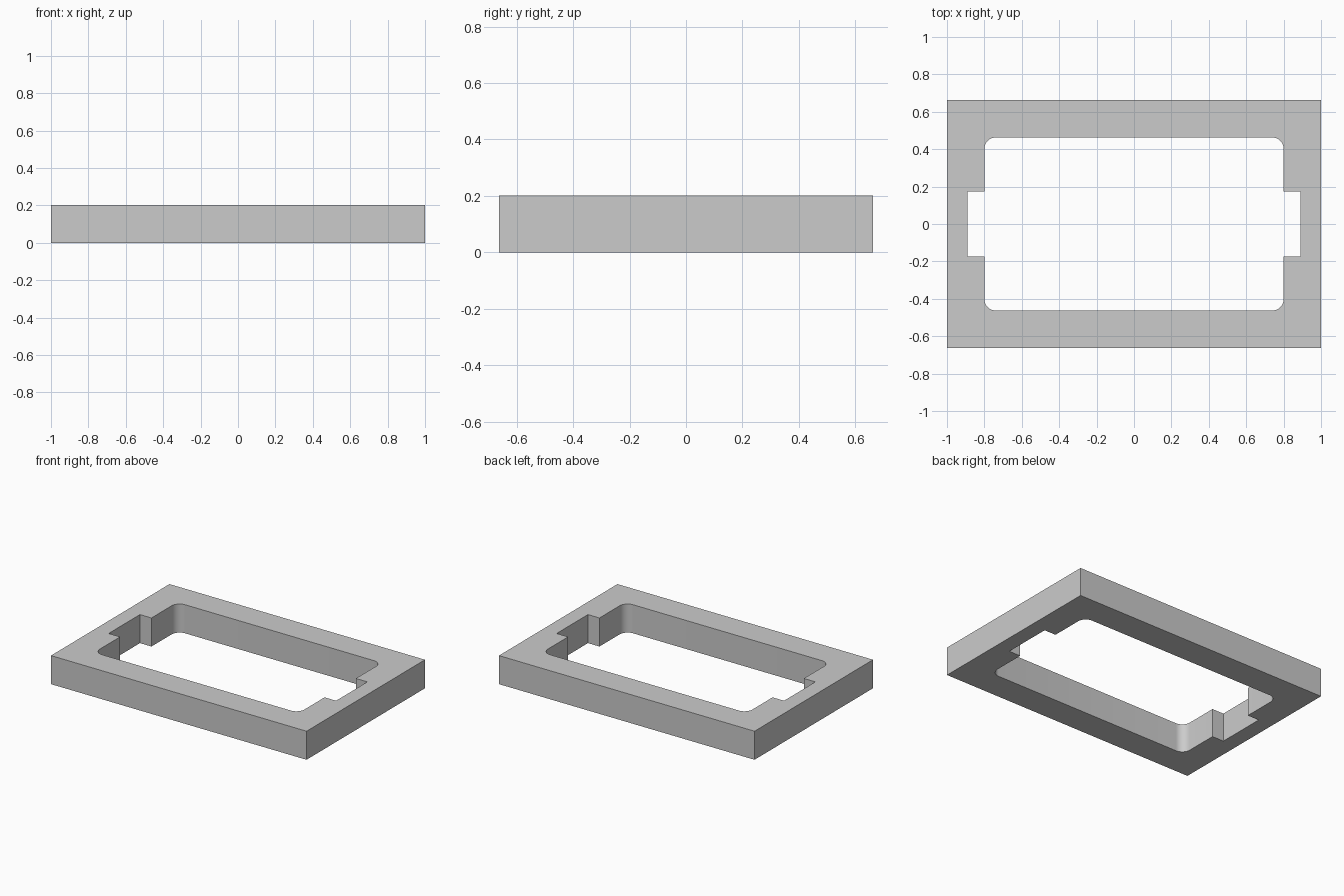
import bpy, bmesh
from math import sin, cos, pi, radians

if "Cube" in bpy.data.objects:
    bpy.data.objects.remove(bpy.data.objects["Cube"])

W, D, H = 1.0, 0.662, 0.202        # outer half width, half depth, height
IX, IY, R = 0.80, 0.463, 0.062     # opening half sizes and corner radius
NX, NY = 0.89, 0.175               # side notch reach and half width
SEG = 10


def mirrored(quarter):
    """Turn a first-quadrant path into a closed, four-way symmetric loop."""
    half = quarter + [(-x, y) for x, y in reversed(quarter)]
    return half + [(-x, -y) for x, y in half]


# Opening: notch step, then rounded corner
arc = [(IX - R + R * cos(a), IY - R + R * sin(a))
       for a in (pi / 2 * i / SEG for i in range(SEG + 1))]
outer = mirrored([(W, D)])
inner = mirrored([(NX, NY), (IX, NY)] + arc)

# Flat plate with a hole, extruded upward
bm = bmesh.new()
for loop in (outer, inner):
    vs = [bm.verts.new((x, y, 0)) for x, y in loop]
    for i, v in enumerate(vs):
        bm.edges.new((v, vs[(i + 1) % len(vs)]))
bmesh.ops.triangle_fill(bm, edges=bm.edges[:], use_beauty=True, use_dissolve=False)
ext = bmesh.ops.extrude_face_region(bm, geom=bm.faces[:], use_keep_orig=True)
top = [g for g in ext["geom"] if isinstance(g, bmesh.types.BMVert)]
bmesh.ops.translate(bm, verts=top, vec=(0, 0, H))
bmesh.ops.recalc_face_normals(bm, faces=bm.faces[:])

mesh = bpy.data.meshes.new("rectangular_frame")
bm.to_mesh(mesh)
bm.free()
frame = bpy.data.objects.new("rectangular_frame", mesh)
bpy.context.collection.objects.link(frame)
bpy.context.view_layer.objects.active = frame
frame.select_set(True)
bpy.ops.object.shade_smooth_by_angle(angle=radians(30))
